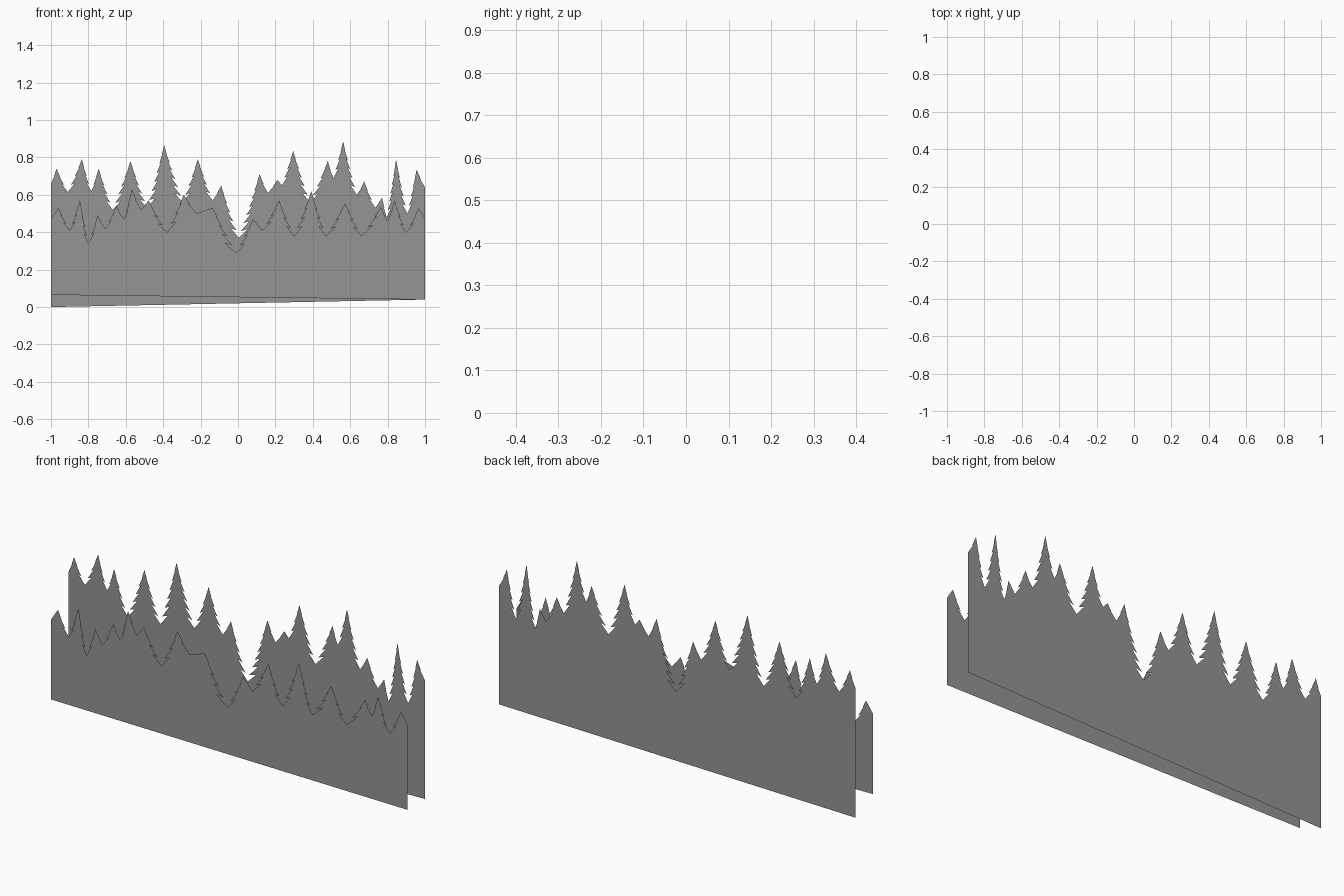
import bpy, bmesh

if "Cube" in bpy.data.objects:
    bpy.data.objects.remove(bpy.data.objects["Cube"])

dark = bpy.data.materials.new("dark_grey")
dark.diffuse_color = (0.3, 0.3, 0.3, 1)
dark.use_nodes = True
dark.node_tree.nodes["Principled BSDF"].inputs["Base Color"].default_value = dark.diffuse_color


def flank(tip, valley):
    """Ragged branch line of a conifer, from just under its tip to the valley."""
    dx, dz = valley[0] - tip[0], valley[1] - tip[1]
    n = max(1, round(-dz / 0.045))
    pts = []
    for k in range(1, n):
        t = k / n
        w = dx * t                                    # narrow near the tip
        z = tip[1] + dz * t
        pts.append((tip[0] + w * 1.04, z - 0.006))    # drooping branch end
        pts.append((tip[0] + w * 0.65, z + 0.004))    # notch behind it
    return pts


def tree_line(name, y, base_left, base_right, ridge):
    """Flat sheet: ridge alternates between tree tips and valleys."""
    outline = [(-1, base_left), (1, base_right)]
    top = []
    for a, b in zip(ridge, ridge[1:]):
        top.append(a)
        top += flank(a, b) if a[1] > b[1] else flank(b, a)[::-1]
    top.append(ridge[-1])
    outline += top[::-1]
    bm = bmesh.new()
    face = bm.faces.new([bm.verts.new((x, y, z)) for x, z in outline])
    face.normal_update()
    bmesh.ops.triangulate(bm, faces=[face], ngon_method='EAR_CLIP')
    mesh = bpy.data.meshes.new(name)
    bm.to_mesh(mesh)
    bm.free()
    mesh.materials.append(dark)
    obj = bpy.data.objects.new(name, mesh)
    bpy.context.collection.objects.link(obj)


# Tall rear row of conifers
tree_line("back_tree_line", 0.0715, 0.0, 0.04, [
    (-1, .66), (-.97, .74), (-.91, .615), (-.835, .79), (-.785, .62),
    (-.745, .74), (-.67, .52), (-.575, .78), (-.485, .53), (-.395, .865),
    (-.295, .56), (-.215, .79), (-.135, .57), (-.09, .65), (.005, .37),
    (.115, .71), (.16, .61), (.21, .68), (.235, .65), (.295, .835),
    (.385, .56), (.48, .78), (.51, .69), (.562, .885), (.635, .6),
    (.675, .67), (.735, .53), (.77, .585), (.795, .48), (.845, .79),
    (.905, .5), (.955, .735), (1, .64)])

# Lower front row of conifers
tree_line("front_tree_line", -0.0715, 0.065, 0.04, [
    (-1, .47), (-.96, .53), (-.9, .41), (-.845, .57), (-.8, .34),
    (-.75, .49), (-.71, .42), (-.65, .54), (-.61, .47), (-.567, .63),
    (-.517, .52), (-.478, .57), (-.38, .4), (-.29, .6), (-.22, .5),
    (-.135, .53), (-.01, .29), (.08, .47), (.13, .41), (.22, .57),
    (.3, .38), (.392, .62), (.47, .38), (.573, .555), (.66, .38),
    (.764, .535), (.8, .46), (.837, .57), (.9, .4), (.966, .53), (1, .475)])
